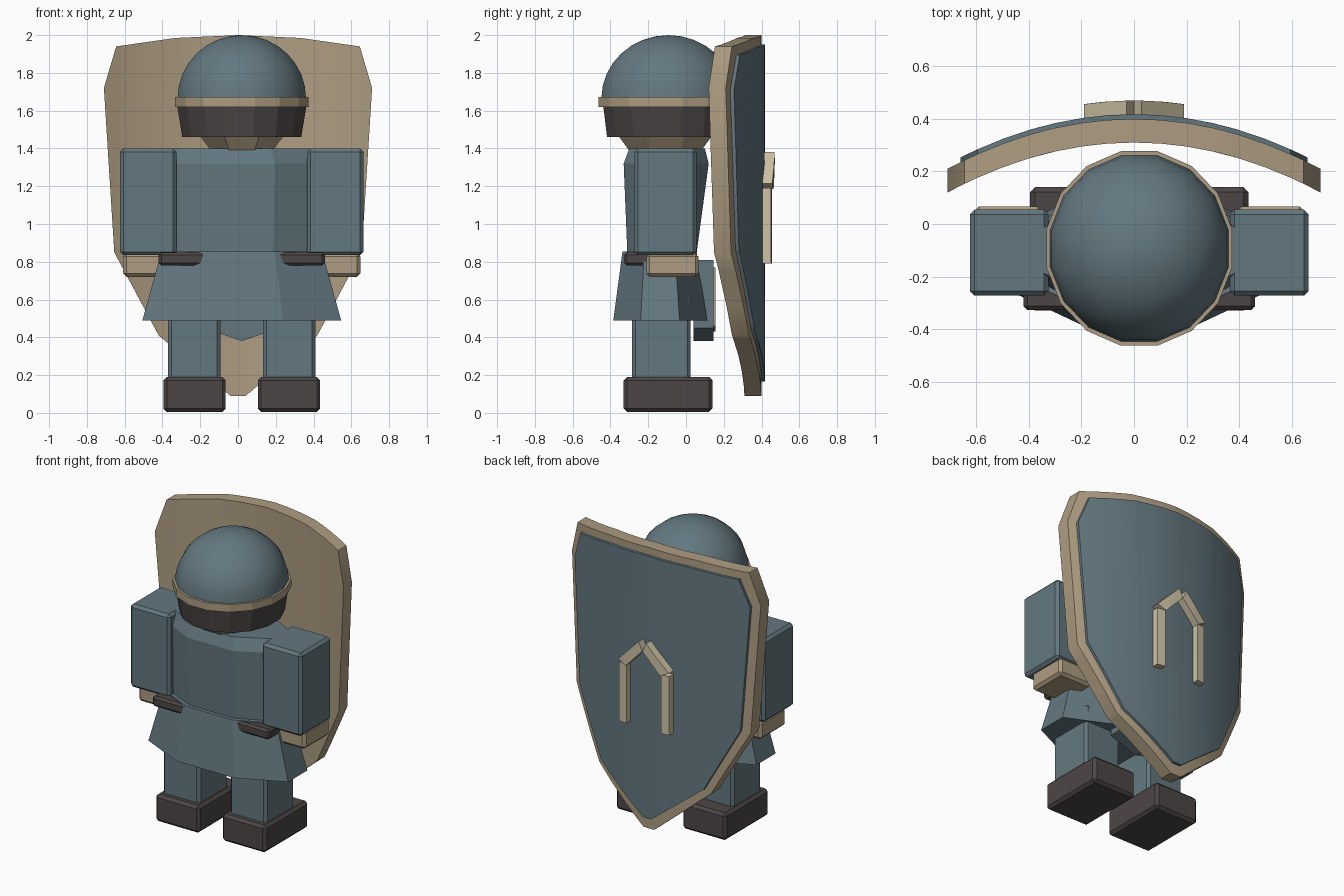
import bpy, bmesh, math
from mathutils import Vector

cube = bpy.data.objects.get("Cube")
if cube:
    bpy.data.objects.remove(cube)


def material(name, rgb):
    m = bpy.data.materials.new(name)
    m.use_nodes = True
    col = (*rgb, 1)
    m.diffuse_color = col
    m.node_tree.nodes["Principled BSDF"].inputs["Base Color"].default_value = col
    return m


BLUE = material("slate blue", (0.125, 0.187, 0.214))
TAN = material("tan", (0.42, 0.335, 0.22))
DARK = material("charcoal", (0.073, 0.061, 0.06))
CREAM = material("cream", (0.62, 0.54, 0.38))

CX = 0.02  # centre line of the figure


def finish(name, bm, mat, smooth=0):
    bmesh.ops.recalc_face_normals(bm, faces=bm.faces)
    me = bpy.data.meshes.new(name)
    bm.to_mesh(me)
    bm.free()
    me.materials.append(mat)
    ob = bpy.data.objects.new(name, me)
    bpy.context.collection.objects.link(ob)
    if smooth:
        bpy.ops.object.select_all(action="DESELECT")
        ob.select_set(True)
        bpy.context.view_layer.objects.active = ob
        bpy.ops.object.shade_smooth_by_angle(angle=math.radians(smooth))
    return ob


def box(name, x, y, z, mat, bevel=0.018):
    """Chamfered box from its (min, max) on each axis."""
    bm = bmesh.new()
    bmesh.ops.create_cube(bm, size=1)
    for v in bm.verts:
        v.co = Vector([(a + b) / 2 + c * (b - a) for c, (a, b) in zip(v.co, (x, y, z))])
    bmesh.ops.bevel(bm, geom=bm.edges[:], offset=bevel, segments=1, affect="EDGES")
    return finish(name, bm, mat)


def loft(name, rings, n, mat, smooth=0):
    """Stack of n-sided rings (z, centre y, half width, half depth), flats to the axes."""
    bm = bmesh.new()
    k = 1 / math.cos(math.pi / n)
    loops = []
    for z, cy, rx, ry in rings:
        angles = [(i + 0.5) * math.tau / n for i in range(n)]
        loops.append([bm.verts.new((CX + rx * k * math.cos(a), cy + ry * k * math.sin(a), z))
                      for a in angles])
    for lo, hi in zip(loops, loops[1:]):
        for i in range(n):
            j = (i + 1) % n
            bm.faces.new((lo[i], lo[j], hi[j], hi[i]))
    bm.faces.new(loops[0])
    bm.faces.new(loops[-1])
    bmesh.ops.remove_doubles(bm, verts=bm.verts, dist=0.0005)
    return finish(name, bm, mat, smooth)


def slab(name, outline, y0, y1, mat, bend=0.19, cx=0.0, smooth=0):
    """Plate cut from an x-z outline, bowed backwards along x."""
    bm = bmesh.new()
    bm.faces.new([bm.verts.new((x + cx, 0, z)) for x, z in outline])
    if bend:
        for i in range(-6, 7):
            bmesh.ops.bisect_plane(bm, geom=bm.verts[:] + bm.edges[:] + bm.faces[:],
                                   plane_co=(i * 0.1, 0, 0), plane_no=(1, 0, 0))
    for v in bm.verts:
        v.co.y = y0 - bend * (v.co.x / 0.71) ** 2
    ext = bmesh.ops.extrude_face_region(bm, geom=bm.faces[:], use_keep_orig=True)
    moved = [g for g in ext["geom"] if isinstance(g, bmesh.types.BMVert)]
    bmesh.ops.translate(bm, verts=moved, vec=(0, y1 - y0, 0))
    return finish(name, bm, mat, smooth)


def mirrored(half):
    return half + [(-x, z) for x, z in reversed(half) if x > 0]


# Head: face wrap, helmet band, dome and neck
HY = -0.093
loft("neck", [(1.36, -0.11, 0.14, 0.17), (1.47, -0.11, 0.225, 0.25)], 8, TAN)
loft("face_wrap", [(1.46, HY, 0.315, 0.325), (1.625, HY, 0.342, 0.345)], 16, DARK)
loft("helmet_band", [(1.62, HY, 0.353, 0.37), (1.672, HY, 0.353, 0.37)], 16, TAN)
dome = []
for i in range(9):
    a = i * math.pi / 16
    dome.append((1.665 + 0.335 * math.sin(a), HY, 0.34 * math.cos(a), 0.355 * math.cos(a)))
loft("helmet_dome", dome, 16, BLUE, smooth=40)

# Torso, belt and flared coat skirt
loft("torso", [(0.83, -0.128, 0.40, 0.182), (1.32, -0.105, 0.42, 0.225),
               (1.4, -0.10, 0.37, 0.2)], 8, BLUE)
loft("coat_skirt", [(0.49, -0.137, 0.526, 0.248), (0.855, -0.14, 0.425, 0.196)], 8, BLUE)
box("belt", (CX - 0.44, CX + 0.44), (-0.327, -0.03), (0.78, 0.85), DARK, 0.014)

# Arms, hands, legs and boots on both sides
for side, s in (("right", -1), ("left", 1)):
    def span(a, b):
        return tuple(sorted((CX + s * a, CX + s * b)))
    box(side + "_arm", span(0.345, 0.645), (-0.273, 0.055), (0.835, 1.4), BLUE)
    box(side + "_hand", span(0.37, 0.628), (-0.21, 0.067), (0.72, 0.845), TAN)
    box(side + "_leg", span(0.113, 0.39), (-0.285, 0.025), (0.17, 0.62), BLUE)
    box(side + "_boot", span(0.085, 0.415), (-0.33, 0.14), (0.005, 0.19), DARK)

# Pointed pack hanging behind the coat
slab("back_pack", mirrored([(0, 0.81), (0.2, 0.81), (0.2, 0.45), (0, 0.38)])[:4]
     + [(-0.2, 0.45), (-0.2, 0.81)], 0.04, 0.145, BLUE, bend=0, cx=CX)
slab("back_pack_panel", [(-0.16, 0.77), (0.16, 0.77), (0.16, 0.46), (0, 0.43), (-0.16, 0.46)],
     0.14, 0.157, TAN, bend=0, cx=CX)

# Bowed shield with tan body and raised blue face
slab("shield_body", mirrored([(0, 2.0), (0.33, 1.985), (0.645, 1.94), (0.71, 1.72),
                              (0.655, 0.85), (0.42, 0.41), (0.04, 0.09)]),
     0.31, 0.40, TAN, smooth=30)
slab("shield_face", mirrored([(0, 1.95), (0.3, 1.937), (0.595, 1.895), (0.66, 1.71),
                              (0.605, 0.865), (0.385, 0.44), (0.03, 0.165)]),
     0.39, 0.418, BLUE, smooth=30)

# Arch emblem on the shield
for side, s in (("right", -1), ("left", 1)):
    post = [(0.13, 0.79), (0.188, 0.79), (0.188, 1.19), (0.13, 1.19)]
    beam = [(0.13, 1.185), (0.19, 1.215), (0.028, 1.38), (0.0, 1.32)]
    slab(side + "_emblem_post", [(s * x, z) for x, z in post], 0.405, 0.462, CREAM)
    slab(side + "_emblem_beam", [(s * x, z) for x, z in beam], 0.405, 0.47, CREAM)
